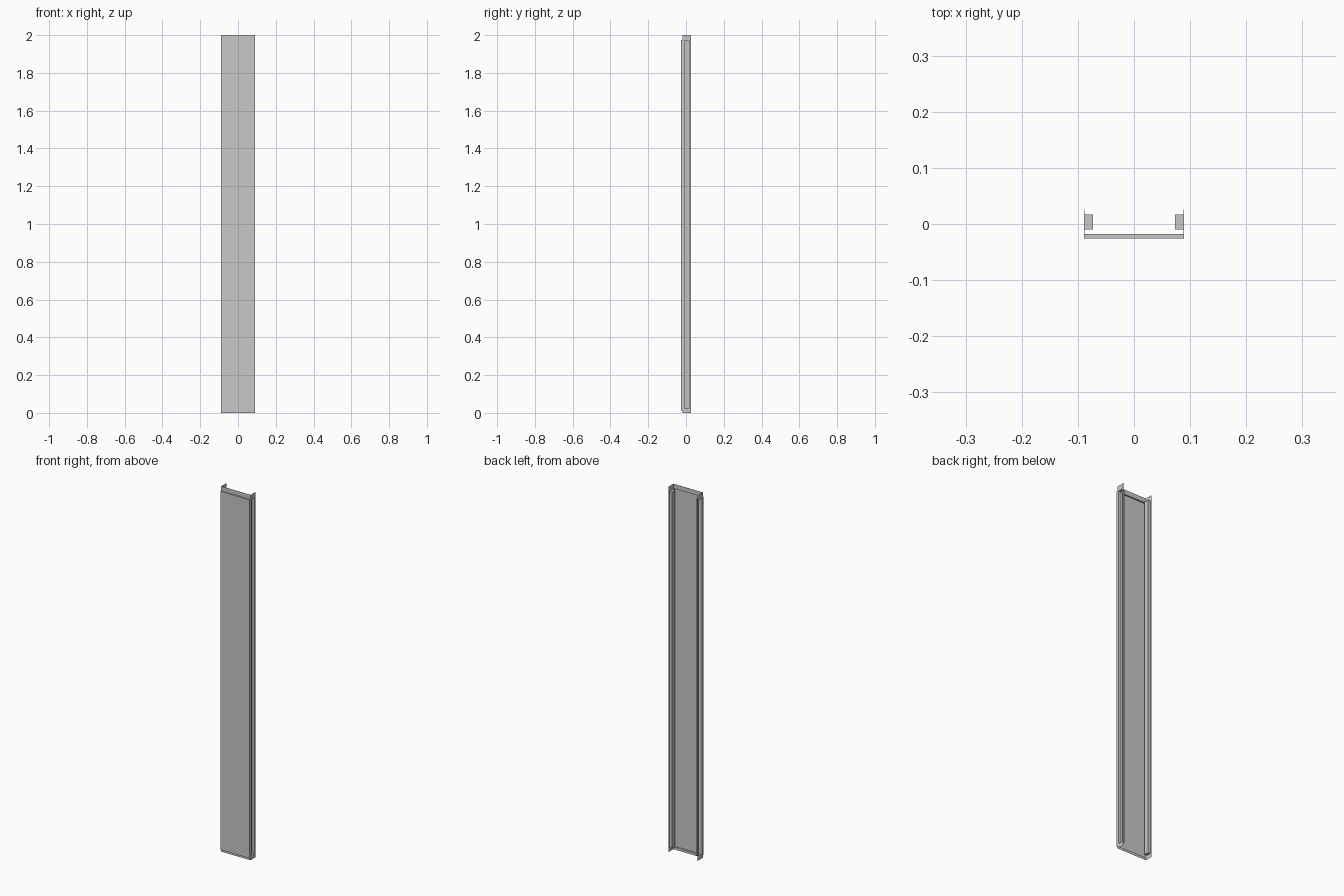
import bpy
import bmesh

old = bpy.data.objects.get("Cube")
if old:
    bpy.data.objects.remove(old, do_unlink=True)

# Single sheet-metal colour
metal = bpy.data.materials.new("grey_metal")
metal.use_nodes = True
GREY = (0.58, 0.58, 0.58, 1)
metal.diffuse_color = GREY
metal.node_tree.nodes["Principled BSDF"].inputs["Base Color"].default_value = GREY

W, IN = 0.089, 0.073                    # half width, inner wall of the side slots
FRONT, FLANGE, BACK = -0.0255, -0.0175, 0.0255
SLOT_FRONT, SLOT_BACK = -0.0095, 0.0165
LOW, HIGH, TOP = 0.013, 1.975, 2.0      # panel ends and overall height
SLOT_LOW, SLOT_HIGH = 0.022, 1.972      # slot ends
T = 0.0004                              # sheet thickness


def box(name, x, y, z):
    """Axis-aligned box between the given (min, max) pairs."""
    bm = bmesh.new()
    bmesh.ops.create_cube(bm, size=1)
    for v in bm.verts:
        v.co = [r[0] if c < 0 else r[1] for c, r in zip(v.co, (x, y, z))]
    mesh = bpy.data.meshes.new(name)
    bm.to_mesh(mesh)
    bm.free()
    mesh.materials.append(metal)
    ob = bpy.data.objects.new(name, mesh)
    bpy.context.collection.objects.link(ob)


# Front panel with its folded top and bottom edges
box("front_panel", (-W, W), (FRONT, FRONT + T), (LOW, HIGH))
box("top_fold", (-W, W), (FRONT, FLANGE), (HIGH - T, HIGH))
box("bottom_fold", (-W, W), (FRONT, FLANGE), (LOW, LOW + T))

# Upright lips behind the folds
box("top_lip", (-W, W), (FLANGE - T, FLANGE), (HIGH - T, TOP))
box("bottom_lip", (-W, W), (FLANGE - T, FLANGE), (0, LOW + T))

# Side sheets, each with a long slot opening into a shallow pocket
for side, s in (("left", 1), ("right", -1)):
    def part(name, x, y, z):
        box(side + "_" + name, sorted((s * x[0], s * x[1])), y, z)

    sheet, depth = (W - T, W), (IN, W - T)
    slot_y, slot_z = (SLOT_FRONT, SLOT_BACK), (SLOT_LOW, SLOT_HIGH)

    # Sheet around the slot
    part("panel_return", sheet, (FRONT, FLANGE), (LOW, HIGH))
    part("front_rim", sheet, (FLANGE, SLOT_FRONT), (0, TOP))
    part("back_rim", sheet, (SLOT_BACK, BACK), (0, TOP))
    part("top_tab", sheet, slot_y, (SLOT_HIGH, TOP))
    part("bottom_tab", sheet, slot_y, (0, SLOT_LOW))

    # Pocket behind the slot
    part("pocket_wall", (IN, IN + T), slot_y, slot_z)
    part("pocket_front", depth, (SLOT_FRONT, SLOT_FRONT + T), slot_z)
    part("pocket_back", depth, (SLOT_BACK - T, SLOT_BACK), slot_z)
    part("pocket_top", depth, slot_y, (SLOT_HIGH - T, SLOT_HIGH))
    part("pocket_bottom", depth, slot_y, (SLOT_LOW, SLOT_LOW + T))
